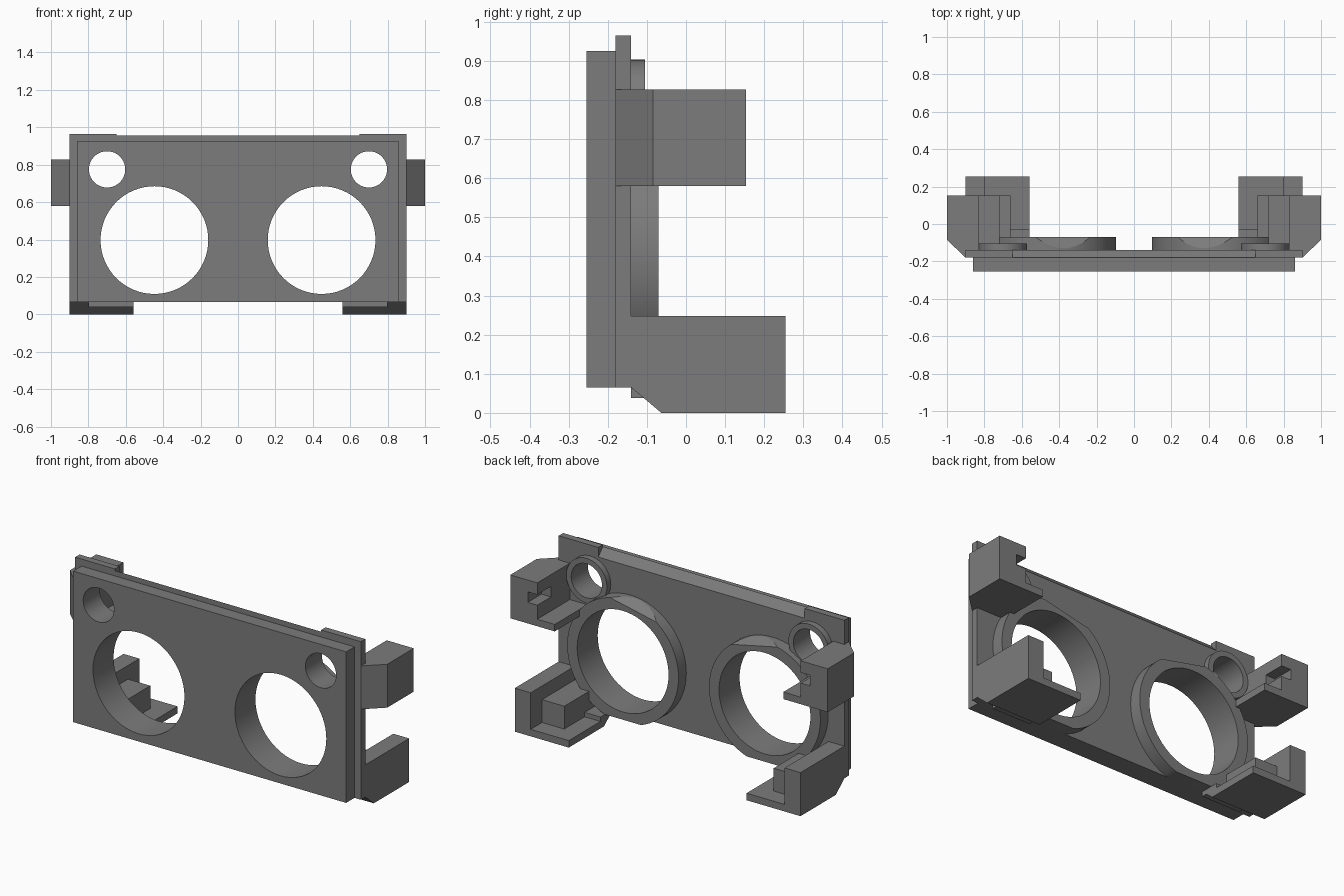
import bpy, bmesh, math
from mathutils import Matrix, Vector

if "Cube" in bpy.data.objects:
    bpy.data.objects.remove(bpy.data.objects["Cube"])

grey = bpy.data.materials.new("mid_grey")
grey.diffuse_color = (0.2, 0.2, 0.2, 1)
grey.use_nodes = True
grey.node_tree.nodes["Principled BSDF"].inputs["Base Color"].default_value = grey.diffuse_color


def make(name, bm):
    bmesh.ops.recalc_face_normals(bm, faces=bm.faces)
    me = bpy.data.meshes.new(name)
    bm.to_mesh(me)
    bm.free()
    ob = bpy.data.objects.new(name, me)
    bpy.context.collection.objects.link(ob)
    me.materials.append(grey)
    return ob


def prism(name, pts, lo, hi, axis):
    """Extrude a 2D outline along axis: 'x' takes (y, z), 'z' takes (x, y)."""
    bm = bmesh.new()
    place = (lambda p, t: (t, *p)) if axis == "x" else (lambda p, t: (*p, t))
    a = [bm.verts.new(place(p, lo)) for p in pts]
    b = [bm.verts.new(place(p, hi)) for p in pts]
    bm.faces.new(a)
    bm.faces.new(b[::-1])
    for i in range(len(pts)):
        j = (i + 1) % len(pts)
        bm.faces.new((a[i], b[i], b[j], a[j]))
    return make(name, bm)


def box(name, x0, x1, y0, y1, z0, z1):
    return prism(name, [(y0, z0), (y1, z0), (y1, z1), (y0, z1)], x0, x1, "x")


def cylinder(name, x, z, r, y0, y1, n=64):
    bm = bmesh.new()
    m = Matrix.Translation((x, (y0 + y1) / 2, z)) @ Matrix.Rotation(math.pi / 2, 4, "X")
    bmesh.ops.create_cone(bm, cap_ends=True, segments=n, radius1=r, radius2=r,
                          depth=y1 - y0, matrix=m)
    return make(name, bm)


def cut(ob, cutters):
    """Subtract the cutters, bake the result and delete them."""
    for c in cutters:
        mod = ob.modifiers.new("cut", "BOOLEAN")
        mod.operation, mod.solver, mod.object = "DIFFERENCE", "EXACT", c
        c.hide_render = True
    dg = bpy.context.evaluated_depsgraph_get()
    me = bpy.data.meshes.new_from_object(ob.evaluated_get(dg))
    ob.modifiers.clear()
    ob.data = me
    for c in cutters:
        bpy.data.objects.remove(c)


BIG = (0.447, 0.397, 0.288, 0.351)      # x, z, hole radius, outer radius
SMALL = (0.70, 0.775, 0.097, 0.128)


def hole(s, ring):
    return cylinder("hole_cutter", s * ring[0], ring[1], ring[2], -0.4, 0.1)


def all_holes():
    return [hole(s, r) for s in (-1, 1) for r in (BIG, SMALL)]


# Front panel and the larger panel behind it, with a bevelled top middle
front = box("front_panel", -0.86, 0.86, -0.255, -0.18, 0.065, 0.925)
cut(front, all_holes())
back = box("back_panel", -0.9, 0.9, -0.18, -0.14, 0.065, 0.965)
bevel = prism("bevel_cutter", [(-0.2, 0.9775), (-0.18, 0.955), (-0.14, 0.91),
                               (-0.1, 0.865), (-0.1, 1.05), (-0.2, 1.05)],
              -0.65, 0.65, "x")
cut(back, all_holes() + [bevel])
smooth = [front, back]

for s, side in ((-1, "left"), (1, "right")):
    def mx(a, b):
        return sorted((s * a, s * b))

    # Large ring: flat underside and a sloped flat near the top
    ring = cylinder(side + "_large_ring", s * BIG[0], BIG[1], BIG[3], -0.142, -0.07)
    under = box("under_cutter", -1, 1, -0.3, 0.1, -0.2, 0.065)
    flat = prism("flat_cutter", [(-0.14, 0.357), (-0.07, 0.318), (-0.03, 0.296),
                                 (-0.03, 0.5), (-0.14, 0.5)], -0.3, 0.3, "x")
    flat.data.transform(Matrix.Translation(Vector((s * BIG[0], 0, BIG[1])))
                        @ Matrix.Rotation(-s * math.radians(12), 4, "Y"))
    cut(ring, [hole(s, BIG), under, flat])

    # Small ring
    small = cylinder(side + "_small_ring", s * SMALL[0], SMALL[1], SMALL[3], -0.142, -0.105)
    cut(small, [hole(s, SMALL)])
    smooth += [ring, small]

    # Upper bracket: grooved outer wall on a thin shelf
    wall = prism(side + "_upper_wall",
                 [(s * x, y) for x, y in ((0.83, -0.14), (0.9, -0.14), (0.9, -0.18),
                                          (1.0, -0.085), (1.0, 0.153), (0.83, 0.153))],
                 0.58, 0.827, "z")
    cut(wall, [box("groove_cutter", *mx(0.8, 0.89), 0.03, 0.3, 0.70, 0.76)])
    box(side + "_upper_shelf", *mx(0.72, 0.84), -0.142, 0.153, 0.58, 0.62)

    # Lower bracket: outer wall, floor, inner block and low step
    prism(side + "_lower_wall", [(-0.14, 0.065), (-0.063, 0), (0.255, 0),
                                 (0.255, 0.248), (-0.14, 0.248)], *mx(0.8, 0.9), "x")
    prism(side + "_lower_floor", [(-0.14, 0.065), (-0.063, 0), (0.255, 0),
                                  (0.255, 0.04), (-0.063, 0.04), (-0.063, 0.065)],
          *mx(0.56, 0.8), "x")
    box(side + "_lower_block", *mx(0.66, 0.8), -0.14, 0.153, 0.038, 0.17)
    box(side + "_lower_step", *mx(0.56, 0.66), -0.14, -0.03, 0.038, 0.065)

# Smooth the round walls, keep hard edges
bpy.ops.object.select_all(action="DESELECT")
for ob in smooth:
    ob.select_set(True)
bpy.context.view_layer.objects.active = smooth[0]
bpy.ops.object.shade_smooth_by_angle(angle=math.radians(25))
